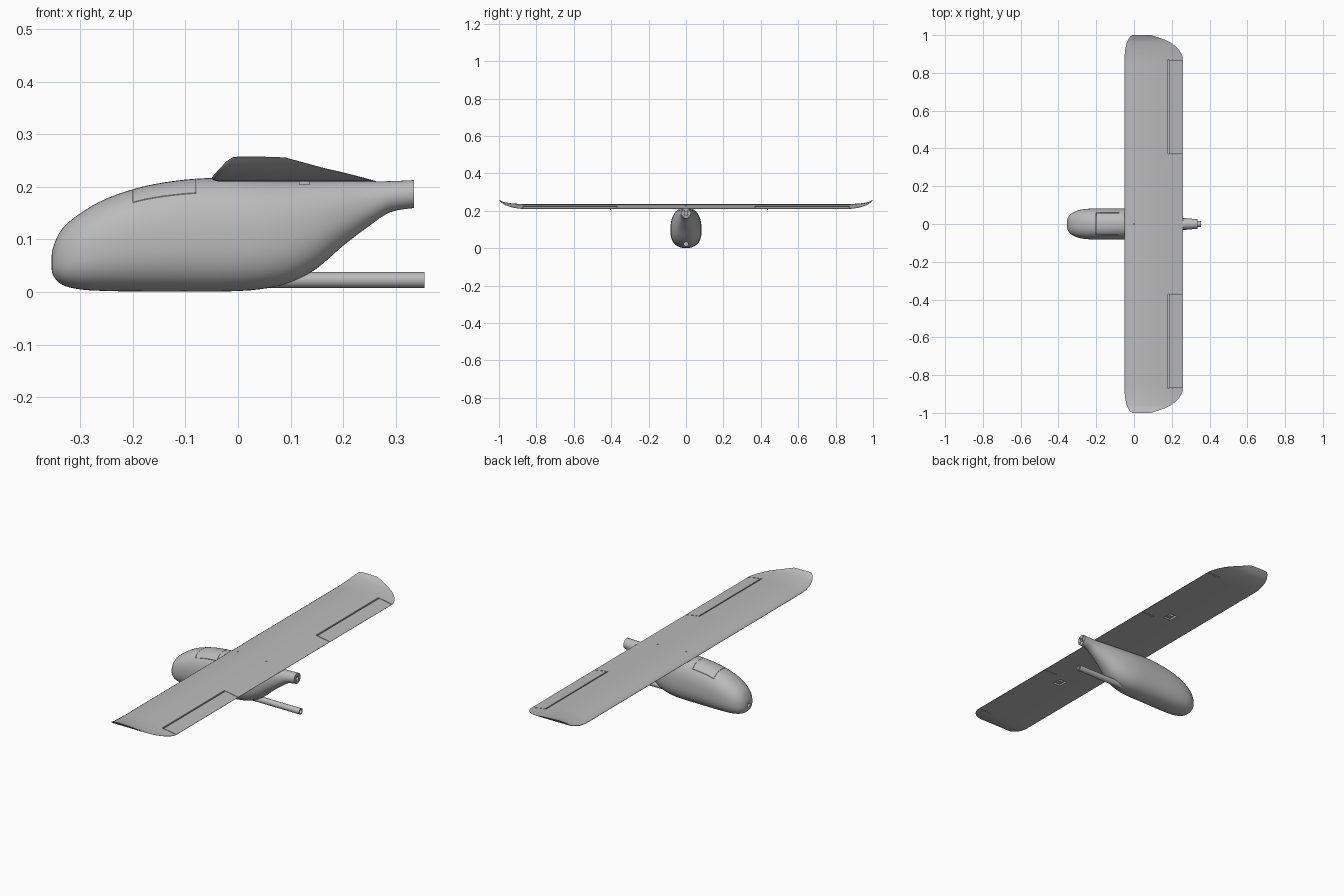
import bpy, bmesh, math
from mathutils import Matrix, Vector

cube = bpy.data.objects.get("Cube")
if cube:
    bpy.data.objects.remove(cube)

grey = bpy.data.materials.new("plain_grey")
grey.use_nodes = True
COLOUR = (0.5, 0.5, 0.5, 1)
grey.diffuse_color = COLOUR
grey.node_tree.nodes["Principled BSDF"].inputs["Base Color"].default_value = COLOUR


def finish(name, bm, angle=35):
    bmesh.ops.recalc_face_normals(bm, faces=bm.faces)
    mesh = bpy.data.meshes.new(name)
    bm.to_mesh(mesh)
    bm.free()
    mesh.materials.append(grey)
    ob = bpy.data.objects.new(name, mesh)
    bpy.context.collection.objects.link(ob)
    if angle:
        bpy.ops.object.select_all(action='DESELECT')
        ob.select_set(True)
        bpy.context.view_layer.objects.active = ob
        bpy.ops.object.shade_smooth_by_angle(angle=math.radians(angle))
    return ob


def loft(name, rings, angle=35):
    """Skin closed rings of points and cap both ends."""
    bm = bmesh.new()
    rows = [[bm.verts.new(p) for p in ring] for ring in rings]
    n = len(rows[0])
    for a, b in zip(rows, rows[1:]):
        for i in range(n):
            j = (i + 1) % n
            bm.faces.new((a[i], a[j], b[j], b[i]))
    bm.faces.new(rows[0])
    bm.faces.new(rows[-1])
    return finish(name, bm, angle)


def box(bm, x, y, z):
    spans = (x, y, z)
    mid = Vector([(a + b) / 2 for a, b in spans])
    size = Matrix.Diagonal([abs(b - a) for a, b in spans] + [1])
    bmesh.ops.create_cube(bm, size=1, matrix=Matrix.Translation(mid) @ size)


def rod(bm, centre, radius, length, axis='X', sides=24):
    turn = Matrix.Rotation(math.pi / 2, 4, 'Y') if axis == 'X' else Matrix()
    bmesh.ops.create_cone(bm, cap_ends=True, segments=sides, radius1=radius, radius2=radius,
                          depth=length, matrix=Matrix.Translation(centre) @ turn)


def cut(target, bm):
    cutter = finish(target.name + "_cutter", bm, 0)
    cutter.hide_render = True
    cutter.hide_viewport = True
    cutter.display_type = 'WIRE'
    mod = target.modifiers.new("cut", 'BOOLEAN')
    mod.operation = 'DIFFERENCE'
    mod.solver = 'EXACT'
    mod.use_self = True
    mod.object = cutter


def smooth_stations(pts, steps=4):
    """Catmull-Rom interpolation through the stations."""
    pts = [Vector(p) for p in pts]
    out = []
    for i in range(len(pts) - 1):
        p0, p1, p2 = pts[max(i - 1, 0)], pts[i], pts[i + 1]
        p3 = pts[min(i + 2, len(pts) - 1)]
        for k in range(steps):
            t = k / steps
            out.append(0.5 * (2 * p1 + (p2 - p0) * t + (2 * p0 - 5 * p1 + 4 * p2 - p3) * t ** 2
                              + (3 * p1 - p0 - 3 * p2 + p3) * t ** 3))
    return out + [pts[-1]]


# Fuselage pod: x, bottom, top, half width
stations = [(-.355, .05, .062, .006), (-.352, .032, .085, .03), (-.335, .014, .12, .053),
            (-.30, .005, .15, .071), (-.25, .002, .178, .08), (-.18, .001, .201, .083),
            (-.10, .001, .214, .083), (-.03, .001, .217, .083), (.04, .005, .213, .081),
            (.10, .018, .212, .073), (.15, .045, .212, .062), (.20, .088, .212, .048),
            (.25, .126, .211, .035), (.29, .152, .211, .029), (.335, .16, .213, .0265)]


def pod_ring(x, low, high, half, sides=48):
    tail = min(max((x - .1) / .2, 0), 1)
    mid = low + (high - low) * (.45 + .05 * tail)
    ring = []
    for i in range(sides):
        a = 2 * math.pi * i / sides
        c, s = math.cos(a), math.sin(a)
        power = 2 / (2.35 - .35 * tail)
        y = half * math.copysign(abs(c) ** power, c)
        reach = high - mid if s > 0 else mid - low
        ring.append((x, y, mid + reach * math.copysign(abs(s) ** power, s)))
    return ring


fuselage = loft("fuselage", [pod_ring(*s) for s in smooth_stations(stations)], 40)

# Nose opening, motor mount holes and hatch seam
bm = bmesh.new()
rod(bm, (-.355, 0, .056), .01, .03)
rod(bm, (.335, 0, .1865), .009, .04)
for k in range(4):
    a = math.pi / 4 + k * math.pi / 2
    rod(bm, (.335, .0175 * math.cos(a), .1865 + .0175 * math.sin(a)), .004, .03, sides=12)
SEAM = .0012
for x in (-.20, -.08):
    box(bm, (x, x + SEAM), (-.06, .06), (.165, .25))
for y in (-.06, .06 - SEAM):
    box(bm, (-.20, -.08 + SEAM), (y, y + SEAM), (.165, .25))
cut(fuselage, bm)

# Tail boom tube
bm = bmesh.new()
rod(bm, (.2025, 0, .023), .015, .305, sides=32)
boom = finish("tail_boom", bm)
bm = bmesh.new()
rod(bm, (.335, 0, .023), .011, .1, sides=32)
cut(boom, bm)

# Wing: airfoil as chord fraction and thickness fraction
airfoil = [(1, .06), (.85, .38), (.65, .72), (.45, .95), (.3, 1), (.2, .97), (.1, .82), (.04, .6),
           (.01, .4), (0, .25), (.01, .1), (.05, 0), (.5, 0), (1, 0)]
# Half span: y, leading edge, trailing edge, underside, thickness
half_wing = [(.84, -.05, .26, .21, .026), (.88, -.05, .26, .2105, .0255),
             (.90, -.049, .252, .2125, .025), (.92, -.047, .24, .216, .023),
             (.94, -.043, .222, .221, .02), (.96, -.038, .195, .228, .016),
             (.975, -.032, .165, .235, .012), (.99, -.022, .122, .247, .007),
             (1, -.01, .09, .256, .002)]
rows = [(-y, *rest) for y, *rest in reversed(half_wing)] + half_wing
wing = loft("wing", [[(le + u * (te - le), y, z + t * thick) for u, t in airfoil]
                     for y, le, te, z, thick in rows])

# Aileron gaps, servo pockets and wing bolt holes
bm = bmesh.new()
for side in (-1, 1):
    box(bm, (.181, .188), (side * .37, side * .87), (.2115, .25))
    for y in (.37, .87):
        box(bm, (.182, .28), (side * y - .0015, side * y + .0015), (.2, .25))
    box(bm, (.10, .14), (side * .42 - .025, side * .42 + .025), (.2, .222))
for x in (0, .16):
    rod(bm, (x, 0, .24), .004, .03, 'Z', 12)
cut(wing, bm)

# Servo bodies with output arms in the pockets
for side, label in ((-1, "right"), (1, "left")):
    bm = bmesh.new()
    box(bm, (.108, .132), (side * .42 - .016, side * .42 + .012), (.212, .224))
    box(bm, (.116, .136), (side * .42 + .014, side * .42 + .018), (.204, .224))
    finish(label + "_servo", bm, 0)
